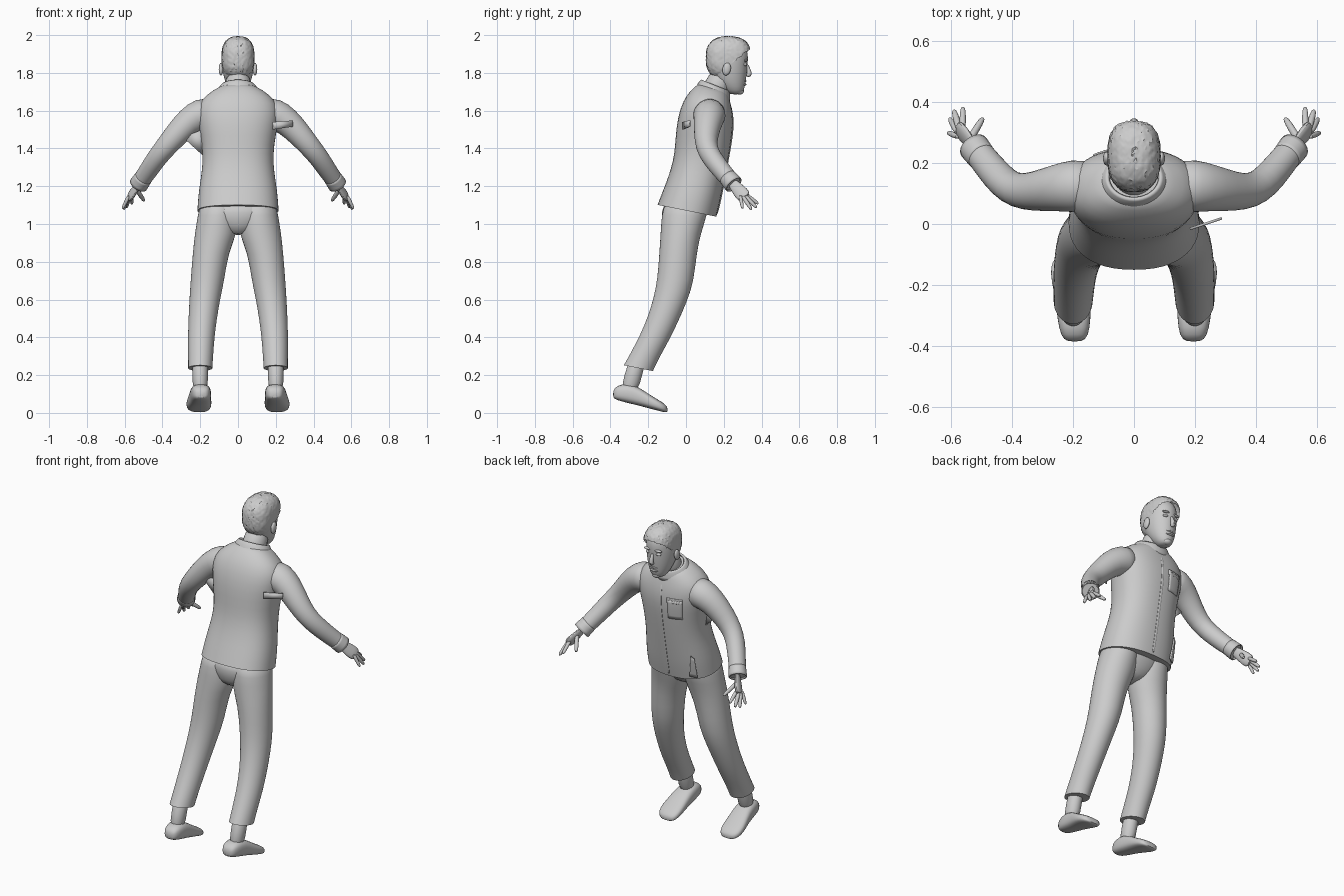
import bpy, bmesh, math, random
from mathutils import Vector, Matrix

cube = bpy.data.objects.get("Cube")
if cube:
    bpy.data.objects.remove(cube)
random.seed(4)

grey = bpy.data.materials.new("plain grey")
grey.use_nodes = True
grey.diffuse_color = (0.6, 0.6, 0.6, 1)
grey.node_tree.nodes["Principled BSDF"].inputs["Base Color"].default_value = (0.6, 0.6, 0.6, 1)


def finish(name, bm, subsurf=1, angle=50):
    bmesh.ops.recalc_face_normals(bm, faces=bm.faces)
    me = bpy.data.meshes.new(name)
    bm.to_mesh(me)
    bm.free()
    me.materials.append(grey)
    ob = bpy.data.objects.new(name, me)
    bpy.context.collection.objects.link(ob)
    bpy.ops.object.select_all(action='DESELECT')
    ob.select_set(True)
    bpy.context.view_layer.objects.active = ob
    if subsurf:
        ob.modifiers.new("smooth", 'SUBSURF').levels = subsurf
        ob.modifiers["smooth"].render_levels = subsurf
    bpy.ops.object.shade_smooth_by_angle(angle=math.radians(angle))
    return ob


def oval(n, power=2.0):
    """Points of a unit superellipse."""
    pts = []
    for i in range(n):
        a = math.tau * (i + 0.5) / n
        c, s = math.cos(a), math.sin(a)
        pts.append((math.copysign(abs(c) ** (2 / power), c), math.copysign(abs(s) ** (2 / power), s)))
    return pts


def skin(name, rings, cap=True, crease=(), **kw):
    """Join rings of points into a surface; crease lists the ring ends kept crisp."""
    bm = bmesh.new()
    rows = [[bm.verts.new(p) for p in r] for r in rings]
    n = len(rows[0])
    for a, b in zip(rows, rows[1:]):
        for i in range(n):
            bm.faces.new((a[i], a[(i + 1) % n], b[(i + 1) % n], b[i]))
    layer = bm.edges.layers.float.new("crease_edge")
    for end in (0, -1):
        if cap:
            bm.faces.new(rows[end])
        if end in crease:
            for i in range(n):
                bm.edges.get((rows[end][i], rows[end][(i + 1) % n]))[layer] = 1
    return finish(name, bm, **kw)


def level(name, rows, n=20, power=2.0, **kw):
    """Loft near-level rings: x, y, z, half width, half depth, slope along y."""
    shape = oval(n, power)
    return skin(name, [[(x + u * a, y + v * b, z + v * b * s) for u, v in shape]
                       for x, y, z, a, b, s in rows], **kw)


def tube(name, path, radii, flat=1.0, side=(0, 0, 1), n=12, **kw):
    """Loft rings square to a path; flat thins them across the side direction."""
    path = [Vector(p) for p in path]
    rings = []
    for i, p in enumerate(path):
        t = (path[min(i + 1, len(path) - 1)] - path[max(i - 1, 0)]).normalized()
        u = t.cross(Vector(side)).normalized()
        v = t.cross(u)
        rings.append([p + u * c * radii[i] + v * s * radii[i] * flat for c, s in oval(n)])
    return skin(name, rings, **kw)


def blob(name, loc, size, rot=0, subsurf=0):
    bm = bmesh.new()
    bmesh.ops.create_icosphere(bm, subdivisions=3, radius=1)
    bm.transform(Matrix.Translation(loc) @ Matrix.Rotation(rot, 4, 'X') @ Matrix.Diagonal((*size, 1)))
    return finish(name, bm, subsurf)


def plate(name, corners, thick=0.008, target=None):
    """Thin panel, optionally laid onto another surface."""
    bm = bmesh.new()
    bm.faces.new([bm.verts.new(c) for c in corners])
    if target:
        bmesh.ops.subdivide_edges(bm, edges=bm.edges[:], cuts=5, use_grid_fill=True)
    ob = finish(name, bm, 0, 30)
    if target:
        wrap = ob.modifiers.new("wrap", 'SHRINKWRAP')
        wrap.target, wrap.offset = target, 0.005
    ob.modifiers.new("thickness", 'SOLIDIFY').thickness = thick
    return ob


# Jacket body, open collar, front seam and pocket
jacket = level("jacket", [
    (0, .005, 1.07, .217, .157, -.2), (0, .03, 1.15, .212, .152, -.2),
    (0, .05, 1.22, .202, .147, -.15), (0, .075, 1.32, .187, .143, -.1),
    (0, .09, 1.42, .192, .148, 0), (0, .1, 1.52, .212, .152, 0),
    (0, .108, 1.6, .222, .14, -.1), (0, .12, 1.66, .195, .118, -.2),
    (0, .135, 1.705, .13, .09, -.25), (0, .145, 1.73, .085, .07, -.3)],
    n=24, power=2.3, crease=(0,))
collar = level("collar", [(0, .14, 1.68, .125, .095, -.35), (0, .15, 1.72, .105, .085, -.4),
                          (0, .155, 1.735, .09, .075, -.4)], cap=False)
collar.modifiers.new("thickness", 'SOLIDIFY').thickness = .012
tube("front_seam", [(0, .163, 1.045), (0, .185, 1.13), (0, .217, 1.31), (0, .238, 1.42),
                    (0, .252, 1.52), (0, .246, 1.59), (0, .232, 1.64)],
     [.009] * 7, flat=.4, side=(0, 1, 0), n=8)
plate("chest_pocket", [(-.05, .26, 1.43), (-.14, .24, 1.43), (-.14, .24, 1.55), (-.05, .26, 1.55)], target=jacket)
plate("pocket_flap", [(-.045, .27, 1.53), (-.145, .25, 1.53), (-.145, .25, 1.56), (-.045, .27, 1.56)], .009, jacket)
plate("hem_panel", [(-.13, .15, 1.07), (-.17, .13, 1.06), (-.17, .16, 1.18), (-.15, .17, 1.2)], .009, jacket)
plate("sleeve_tab", [(.185, -.02, 1.50), (.29, .015, 1.515), (.29, .015, 1.548), (.185, -.02, 1.54)])
plate("armpit_fold", [(-.18, .08, 1.36), (-.19, .06, 1.5), (-.29, .09, 1.46)])

# Pelvis and neck
level("pelvis", [(0, -.03, .94, .05, .06, 0), (0, -.02, .99, .15, .1, 0),
                 (0, -.01, 1.06, .2, .125, 0), (0, .01, 1.13, .195, .125, 0)])
tube("neck", [(0, .13, 1.66), (0, .16, 1.72), (0, .2, 1.8)], [.075, .07, .07], side=(1, 0, 0))

for s, side in ((1, "left"), (-1, "right")):
    # Trouser leg, ankle and shoe
    level(side + "_trouser_leg", [(s * x, y, z, a, b, k) for x, y, z, a, b, k in (
        (.1, .005, 1.13, .1, .12, 0), (.107, -.008, 1.05, .106, .122, 0),
        (.116, -.028, .95, .114, .108, 0), (.145, -.042, .85, .095, .1, 0),
        (.162, -.055, .7, .09, .097, -.1), (.176, -.083, .6, .082, .088, -.15),
        (.187, -.12, .5, .076, .08, -.2), (.195, -.165, .4, .071, .077, -.2),
        (.198, -.22, .3, .067, .075, -.2), (.2, -.252, .237, .065, .078, -.2))],
        crease=(-1,))
    level(side + "_ankle", [(s * .2, -.25, .3, .045, .048, 0), (s * .2, -.28, .2, .04, .046, 0),
                            (s * .2, -.3, .11, .043, .05, 0)])
    shoe = []
    for y, low, top, w, x in ((-.387, .08, .115, .025, .195), (-.37, .068, .145, .046, .195),
                              (-.31, .052, .158, .056, .197), (-.25, .038, .138, .058, .2),
                              (-.19, .022, .095, .066, .206), (-.14, .009, .066, .068, .208),
                              (-.11, .002, .046, .055, .206), (-.097, .004, .028, .03, .204)):
        shoe.append([(s * (x + u * w), y, (low + top) / 2 + v * (top - low) / 2) for u, v in oval(16, 2.8)])
    skin(side + "_shoe", shoe)

    # Sleeve, cuff and hand
    def mirrored(*pts):
        return [(s * x, y, z) for x, y, z in pts]
    tube(side + "_sleeve", mirrored((.13, .125, 1.585), (.2, .125, 1.58), (.26, .118, 1.545), (.33, .106, 1.47),
                                    (.385, .108, 1.405), (.43, .135, 1.35), (.48, .195, 1.275), (.522, .248, 1.215)),
         [.085, .09, .077, .066, .059, .055, .05, .047], n=16, crease=(-1,))
    cuff = tube(side + "_cuff", mirrored((.5, .22, 1.247), (.513, .236, 1.228), (.526, .253, 1.208)),
                [.05, .052, .053], cap=False)
    cuff.modifiers.new("thickness", 'SOLIDIFY').thickness = .006
    flatten = (s * .75, -.45, .5)
    tube(side + "_palm", mirrored((.515, .24, 1.225), (.535, .265, 1.195), (.56, .295, 1.16), (.58, .318, 1.135)),
         [.028, .032, .042, .036], flat=.42, side=flatten)
    for finger, base, tip, r in (
            ("index", (.563, .325, 1.15), (.562, .385, 1.105), .0105),
            ("middle", (.577, .322, 1.14), (.592, .375, 1.085), .011),
            ("ring", (.585, .31, 1.132), (.606, .348, 1.075), .0105),
            ("little", (.585, .29, 1.135), (.612, .3, 1.08), .0095),
            ("thumb", (.535, .285, 1.18), (.495, .35, 1.12), .012)):
        b, t = Vector(base), Vector(tip)
        pts = [b.lerp(t, k) for k in (-.35, .3, .75, 1)]
        tube(f"{side}_{finger}_finger", mirrored(*pts), [r * 1.1, r * 1.1, r, r * .6], n=8)

    # Ear, eye and brow
    blob(side + "_ear", (s * .09, .215, 1.82), (.012, .022, .034), -.2)
    blob(side + "_eye", (s * .034, .312, 1.845), (.016, .012, .009))
    blob(side + "_brow", (s * .035, .318, 1.866), (.024, .011, .007))

# Head and face
level("head", [(0, .262, 1.685, .026, .03, 0), (0, .255, 1.705, .048, .053, 0),
               (0, .238, 1.75, .069, .078, 0), (0, .225, 1.8, .081, .099, 0),
               (0, .22, 1.85, .087, .107, 0), (0, .22, 1.9, .087, .112, 0),
               (0, .215, 1.945, .08, .1, 0), (0, .21, 1.98, .055, .065, 0)])
tube("nose", [(0, .318, 1.85), (0, .33, 1.82), (0, .339, 1.793), (0, .322, 1.78)],
     [.008, .011, .016, .012], side=(1, 0, 0))
for lip, z in (("upper_lip", 1.757), ("lower_lip", 1.738)):
    blob(lip, (0, .308, z), (.026, .012, .0065))
blob("chin", (0, .285, 1.703), (.026, .022, .018))

# Short cropped hair with tufts, cut along a sloping hairline
bm = bmesh.new()
bmesh.ops.create_icosphere(bm, subdivisions=5, radius=1)
for v in bm.verts:
    d = v.co.normalized()
    k = sum(abs(c) ** 2.6 for c in d) ** (-1 / 2.6)
    k *= 1 + random.uniform(-.018, .018)
    v.co = Vector((d.x * .087 * k, .225 + d.y * .119 * k, 1.878 + d.z * .115 * k))
below = [f for f in bm.faces
         if f.calc_center_median().z < 1.775 + max(0, f.calc_center_median().y - .15) * .8]
bmesh.ops.delete(bm, geom=below, context='FACES')
finish("hair", bm, 0, 35)
